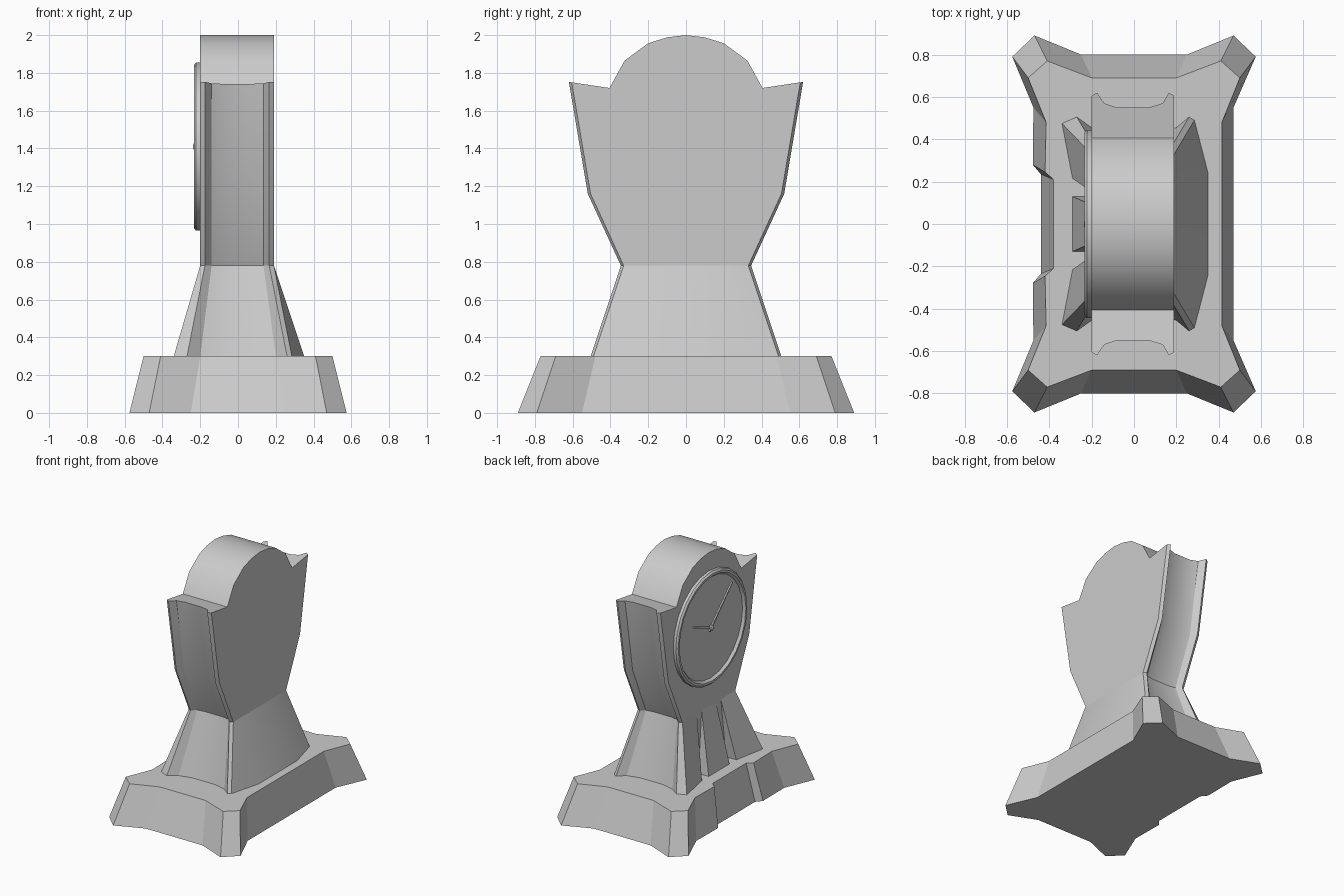
import bpy, bmesh, math

if "Cube" in bpy.data.objects:
    bpy.data.objects.remove(bpy.data.objects["Cube"])


def make(name, faces, smooth=30):
    """Mesh object from a list of face point loops, welded together."""
    bm = bmesh.new()
    for f in faces:
        bm.faces.new([bm.verts.new(p) for p in f])
    bmesh.ops.remove_doubles(bm, verts=bm.verts, dist=1e-4)
    bmesh.ops.recalc_face_normals(bm, faces=bm.faces)
    me = bpy.data.meshes.new(name)
    bm.to_mesh(me)
    bm.free()
    ob = bpy.data.objects.new(name, me)
    bpy.context.collection.objects.link(ob)
    bpy.ops.object.select_all(action='DESELECT')
    ob.select_set(True)
    bpy.context.view_layer.objects.active = ob
    if smooth:
        bpy.ops.object.shade_smooth_by_angle(angle=math.radians(smooth))
    return ob


def strip(a, b, closed=True):
    n = len(a)
    return [[a[i], a[(i + 1) % n], b[(i + 1) % n], b[i]]
            for i in range(n if closed else n - 1)]


def loft(rings):
    out = [rings[0], rings[-1]]
    for a, b in zip(rings, rings[1:]):
        out += strip(a, b)
    return out


def mirror_ring(half, z):
    """Close a y > 0 half outline by mirroring it across y = 0."""
    return [(x, y, z) for x, y in half] + [(x, -y, z) for x, y in reversed(half)]


# plinth with flared corners and a shallow recess below the dial side
bottom = [(-.44, .235), (-.478, .28), (-.475, .55), (-.575, .79), (-.47, .89),
          (-.25, .80), (.25, .80), (.47, .89), (.575, .79), (.47, .55)]
top = [(-.38, .21), (-.42, .245), (-.415, .48), (-.50, .69), (-.41, .77),
       (-.20, .69), (.20, .69), (.41, .77), (.50, .69), (.415, .48)]
make("plinth", loft([mirror_ring(bottom, 0), mirror_ring(top, .3)]), 20)

# flared pedestal, with two grooves between three ribs on the dial side
foot = [(-.29, .13), (-.20, .13), (-.20, .215), (-.29, .215), (-.34, .475), (-.27, .505),
        (-.20, .455), (-.10, .43), (.10, .43), (.20, .455), (.26, .505), (.285, .49), (.35, .24)]
neck = [(-.20, .09), (-.20, .09), (-.20, .15), (-.20, .15), (-.20, .33), (-.175, .345),
        (-.14, .31), (-.08, .30), (.07, .30), (.135, .31), (.165, .345), (.19, .33), (.19, .16)]
make("pedestal", loft([mirror_ring(foot, .3), mirror_ring(neck, .78)]), 20)

# upper case: fluted sides, horn tips and a round arch
xs = [-.20, -.175, -.14, -.08, .07, .135, .165, .19]
levels = [(.78, (.33, .345, .31, .30)), (1.16, (.505, .52, .475, .455)),
          (1.75, (.605, .62, .57, .55))]


def side(z, ys, s):
    ys = list(ys) + list(reversed(ys))
    slope = .15 if z > 1.5 else 0
    return [(x, s * y, z + slope * (y - .605)) for x, y in zip(xs, ys)]


arch = [(.405, 1.72), (.325, 1.865), (.20, 1.957), (.10, 1.988), (0, 2.0)]
arch += [(-y, z) for y, z in reversed(arch[:-1])]
edges = {s: [side(z, ys, s) for z, ys in levels] for s in (1, -1)}
faces = []
for s in (1, -1):
    for a, b in zip(edges[s], edges[s][1:]):
        faces += strip(a, b, False)
    faces.append(edges[s][-1] + [(.19, s * .405, 1.72), (-.20, s * .405, 1.72)])
faces.append(edges[1][0] + edges[-1][0][::-1])
faces += strip([(-.20, y, z) for y, z in arch], [(.19, y, z) for y, z in arch], False)
for k, x in ((0, -.20), (-1, .19)):
    faces.append([r[k] for r in edges[1]] + [(x, y, z) for y, z in arch]
                 + [r[k] for r in reversed(edges[-1])])
make("case", faces)

# dial: rounded bezel around a flat, slightly sunken face
CZ = 1.41


def circle(r, x, n=24):
    return [(x, r * math.cos(2 * math.pi * i / n), CZ + r * math.sin(2 * math.pi * i / n))
            for i in range(n)]


make("dial_bezel", loft([circle(r, x) for r, x in
     ((.445, -.195), (.445, -.222), (.432, -.234), (.415, -.234), (.40, -.215))]))
make("dial_hub", loft([circle(.02, -.21, 10), circle(.02, -.232, 10), circle(.012, -.237, 10)]))


# tapered clock hands
def hand(name, dy, dz, w, x):
    length = math.hypot(dy, dz)
    u, v = dy / length, dz / length
    outline = [(-.03, -w), (-.03, w), (length, w * .5), (length, -w * .5)]
    rings = [[(px, a * u - b * v, CZ + a * v + b * u) for a, b in outline]
             for px in (-.213, x)]
    make(name, loft(rings), 0)


hand("minute_hand", -.26, .26, .008, -.226)
hand("hour_hand", .22, .085, .010, -.222)
